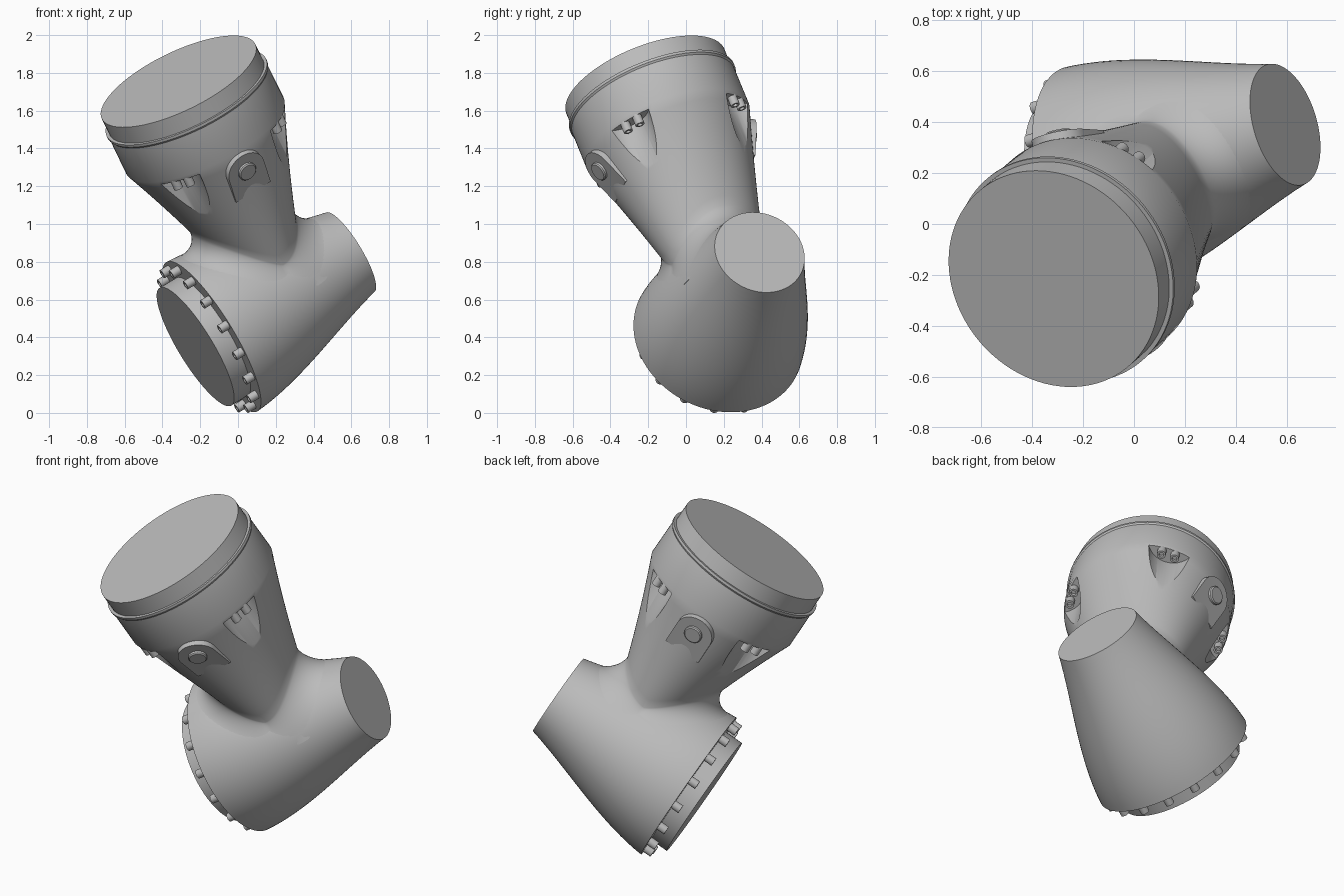
import bpy, bmesh
from math import sin, cos, pi, sqrt, radians
from mathutils import Vector, Matrix

cube = bpy.data.objects.get("Cube")
if cube:
    bpy.data.objects.remove(cube, do_unlink=True)

mat = bpy.data.materials.new("plain grey")
mat.use_nodes = True
GREY = (0.5, 0.5, 0.5, 1)
mat.diffuse_color = GREY
mat.node_tree.nodes["Principled BSDF"].inputs["Base Color"].default_value = GREY

# Axes: n along the lower housing, m up the neck, k across both
n = Vector((0.827, 0.248, 0.505)).normalized()
m = Vector((-0.425, -0.35, 0.835))
m = (m - n * m.dot(n)).normalized()
k = m.cross(n)
SMALL_END = Vector((0.593, 0.39, 0.85))
TOP = Vector((-0.315, -0.215, 1.755))


def frame(x, y, z, origin):
    mx = Matrix((x, y, z)).transposed().to_4x4()
    mx.translation = origin
    return mx


NECK = frame(n, k, m, TOP)
LOWER = frame(m, k, -n, SMALL_END)


def loft(name, rings, frames, smooth=True):
    """Skin a stack of rings, cap both ends, repeat it in every frame."""
    bm = bmesh.new()
    for mx in frames:
        rows = [[bm.verts.new(mx @ Vector(p)) for p in ring] for ring in rings]
        for a, b in zip(rows, rows[1:]):
            for i in range(len(a)):
                j = (i + 1) % len(a)
                bm.faces.new((a[i], a[j], b[j], b[i]))
        bm.faces.new(rows[0])
        bm.faces.new(rows[-1])
    bmesh.ops.recalc_face_normals(bm, faces=bm.faces)
    me = bpy.data.meshes.new(name)
    bm.to_mesh(me)
    bm.free()
    me.materials.append(mat)
    ob = bpy.data.objects.new(name, me)
    bpy.context.collection.objects.link(ob)
    if smooth:
        finish(ob)
    return ob


def finish(ob):
    bpy.ops.object.select_all(action='DESELECT')
    ob.select_set(True)
    bpy.context.view_layer.objects.active = ob
    bpy.ops.object.shade_smooth_by_angle(angle=radians(30))


def circle(r, z, seg):
    return [(r * cos(2 * pi * i / seg), r * sin(2 * pi * i / seg), z) for i in range(seg)]


def lathe(name, profile, frames, seg=96, smooth=True):
    return loft(name, [circle(r, z, seg) for r, z in profile], frames, smooth)


# Lower housing: flared body with a stepped end boss
RIM = 0.885


def lower_radius(t):
    return 0.246 + 0.233 * t + 0.236 * t * t - 0.251 * t ** 3


body = [(lower_radius(RIM * i / 24), RIM * i / 24) for i in range(25)]
lathe("lower_housing", body, [LOWER])
lathe("end_boss", [(0.365, 0.8), (0.365, 0.99)], [LOWER])

# Bolt ring on the housing rim
BOLT = [(0.025, -0.02), (0.025, 0.05), (0.014, 0.05), (0.014, 0.03)]
rim_spots = [LOWER @ Matrix.Rotation(2 * pi * i / 16, 4, 'Z') @ Matrix.Translation((0, 0.42, RIM))
             for i in range(16)]
lathe("rim_bolts", BOLT, rim_spots, 20)

# Neck: round collar narrowing to an oval, blended onto the lower housing
SEG, SHOULDER = 96, 0.34
offset = TOP - SMALL_END


def housing_z(x, y):
    r = lower_radius(-offset.dot(n) - x)
    side = offset.dot(k) + y
    return -offset.dot(m) + sqrt(max(r * r - side * side, 0.004))


def oval(a, s, grow=0.0):
    u = s - SHOULDER
    return ((0.463 - 0.415 * u + 0.08 * u * u + grow) * cos(a),
            (0.463 - 0.285 * u + 0.03 * u * u + grow) * sin(a))


def neck_column(a):
    fillet = 0.025 + 0.09 * abs(cos(a))
    s = 0.95
    for _ in range(12):
        s = -housing_z(*oval(a, s)) - fillet
    col = []
    for i in range(13):
        h = SHOULDER + (s - SHOULDER) * i / 12
        col.append((*oval(a, h), -h))
    for i in range(1, 9):
        q = i / 8 * pi / 2
        x, y = oval(a, s, fillet * (1 - cos(q)))
        col.append((x, y, housing_z(x, y) + fillet * (1 - sin(q)) - 0.002 * i / 8))
    col.append((0.1 * cos(a), 0.1 * sin(a), -offset.dot(m)))
    return col


columns = [neck_column(2 * pi * i / SEG) for i in range(SEG)]
collar = [(0.452, 0), (0.452, -0.1), (0.469, -0.1), (0.469, -0.115), (0.462, -0.125)]
rings = [circle(r, z, SEG) for r, z in collar] + [list(row) for row in zip(*columns)]
neck = loft("neck", rings, [NECK], smooth=False)

# Four bolt pockets scooped from the neck below the shoulder
SHELF = -0.36
corners = [Matrix.Rotation(pi / 4 + i * pi / 2, 4, 'Z') for i in range(4)]
scoops = [NECK @ c @ Matrix.Translation((0.505, 0, SHELF)) for c in corners]
cutter = lathe("pocket_cutter", [(0.135, 0), (0.135, -0.34)], scoops, 48, smooth=False)
cutter.hide_render = True
cut = neck.modifiers.new("pockets", 'BOOLEAN')
cut.operation = 'DIFFERENCE'
cut.solver = 'EXACT'
cut.object = cutter
bpy.context.view_layer.objects.active = neck
bpy.ops.object.modifier_apply(modifier=cut.name)
bpy.data.objects.remove(cutter, do_unlink=True)
finish(neck)

pocket_spots = [NECK @ c @ Matrix.Translation((0.432, side, SHELF)) @ Matrix.Rotation(pi, 4, 'X')
                for c in corners for side in (-0.038, 0.038)]
lathe("pocket_bolts", BOLT, pocket_spots, 20)

# Arched lugs with pivot pins on two opposite sides of the neck
lugs = [NECK @ Matrix.Rotation(turn, 4, 'Z') @ Matrix.Translation((0, -0.443, -0.464))
        @ Matrix.Rotation(radians(90 + 23), 4, 'X') for turn in (0, pi)]
arch = [(0.11 * cos(pi * i / 24), 0.11 * sin(pi * i / 24)) for i in range(25)]
arch += [(-0.11, -0.16), (0.11, -0.16)]
loft("pivot_lugs", [[(x, y, z) for x, y in arch] for z in (-0.09, 0)], lugs)
lathe("pivot_pins", [(0.052, -0.02), (0.052, 0.012), (0.046, 0.018)], lugs, 32)
